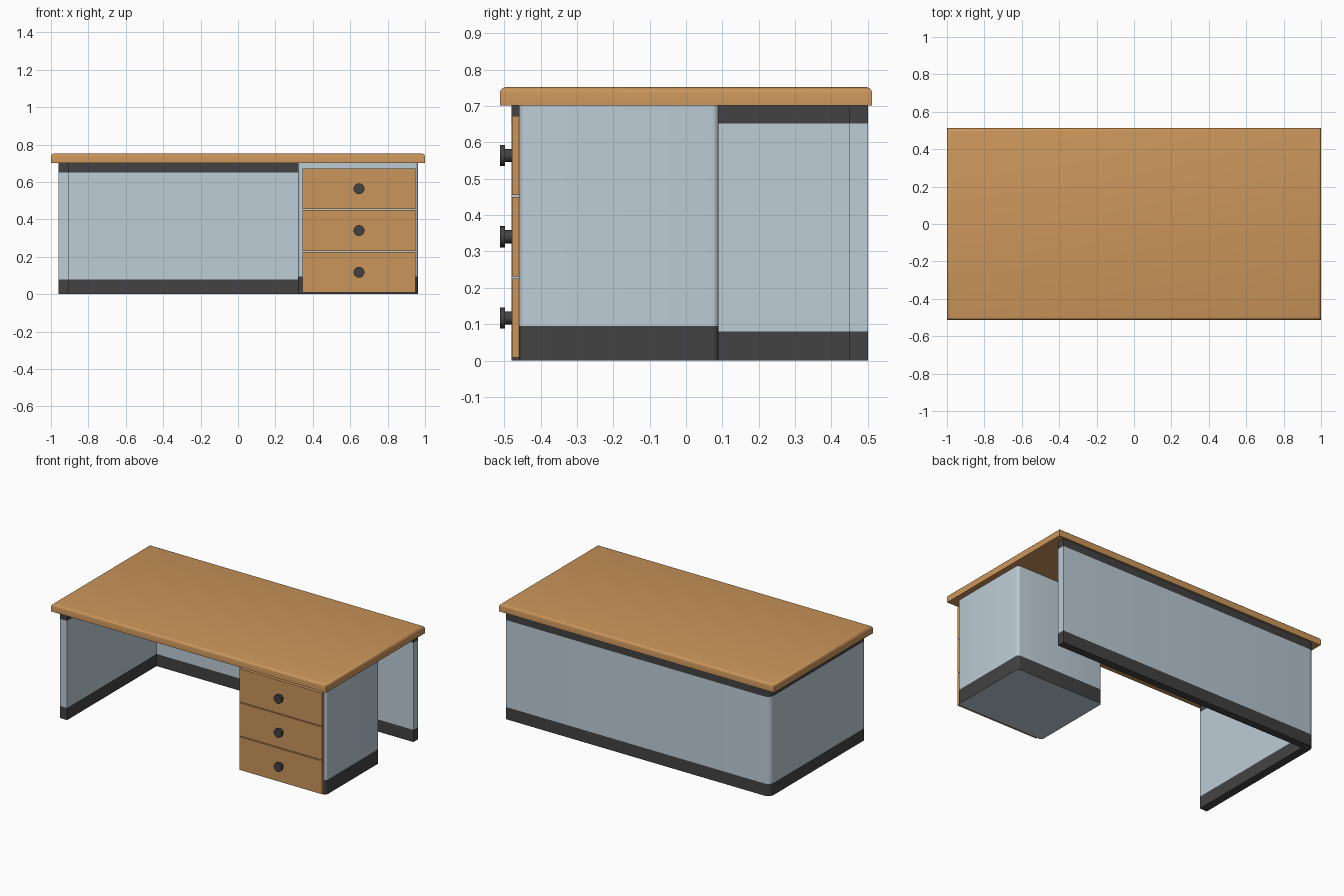
import bpy, bmesh, math

if "Cube" in bpy.data.objects:
    bpy.data.objects.remove(bpy.data.objects["Cube"])


def material(name, rgb):
    m = bpy.data.materials.new(name)
    m.diffuse_color = (*rgb, 1)
    m.use_nodes = True
    m.node_tree.nodes["Principled BSDF"].inputs["Base Color"].default_value = m.diffuse_color
    return m


WOOD = material("warm_wood", (0.600, 0.305, 0.105))
PANEL = material("pale_blue_grey", (0.510, 0.610, 0.675))
DARK = material("charcoal", (0.055, 0.055, 0.056))


def finish(bm, name, mats, angle=40):
    bmesh.ops.recalc_face_normals(bm, faces=bm.faces)
    me = bpy.data.meshes.new(name)
    bm.to_mesh(me)
    bm.free()
    for m in mats:
        me.materials.append(m)
    ob = bpy.data.objects.new(name, me)
    bpy.context.collection.objects.link(ob)
    for p in me.polygons:
        p.use_smooth = True
    me.set_sharp_from_angle(angle=math.radians(angle))
    return ob


def box(bm, lo, hi):
    vs = bmesh.ops.create_cube(bm, size=1)["verts"]
    for v in vs:
        for i in range(3):
            v.co[i] = (lo[i] + hi[i]) / 2 + v.co[i] * (hi[i] - lo[i])


def arc(cx, cy, r, start, steps=5):
    """Quarter arc, counter-clockwise from the start angle in degrees."""
    return [(cx + r * math.cos(math.radians(start + 90 * i / steps)),
             cy + r * math.sin(math.radians(start + 90 * i / steps)))
            for i in range(steps + 1)]


def banded_prism(name, outline, levels, layers, bottom, mats):
    """Extrude a plan outline through stacked heights, one colour per layer."""
    bm = bmesh.new()
    rings = [[bm.verts.new((x, y, z)) for x, y in outline] for z in levels]
    n = len(outline)
    for k, mi in enumerate(layers):
        for i in range(n):
            j = (i + 1) % n
            f = bm.faces.new((rings[k][i], rings[k][j], rings[k + 1][j], rings[k + 1][i]))
            f.material_index = mi
    bm.faces.new(rings[0]).material_index = bottom
    bm.faces.new(rings[-1]).material_index = layers[-1]
    return finish(bm, name, mats)


# Desktop with rounded upper edge
bm = bmesh.new()
box(bm, (-1, -0.512, 0.702), (1, 0.512, 0.752))
top_edges = [e for e in bm.edges if all(v.co.z > 0.74 for v in e.verts)]
bmesh.ops.bevel(bm, geom=top_edges, offset=0.016, segments=3, profile=0.5, affect='EDGES')
finish(bm, "desktop", [WOOD])

# L-shaped screen: left side wall and back wall with dark plinth and top rail
r = 0.04
L_outline = [(-0.96, -0.48), (-0.907, -0.48), (-0.907, 0.45), (0.96, 0.45), (0.96, 0.50)]
L_outline += arc(-0.96 + r, 0.50 - r, r, 90)
banded_prism("side_and_back_wall", L_outline, [0, 0.08, 0.652, 0.702],
             [1, 0, 1], 1, [PANEL, DARK])

# Drawer pedestal with rounded corners and dark plinth
x0, x1, y0, y1, c = 0.322, 0.963, -0.459, 0.09, 0.018
ped = (arc(x1 - c, y1 - c, c, 0) + arc(x0 + c, y1 - c, c, 90)
       + arc(x0 + c, y0 + c, c, 180) + arc(x1 - c, y0 + c, c, 270))
banded_prism("pedestal", ped, [0, 0.095, 0.702], [1, 0], 0, [PANEL, DARK])

# Drawer fronts and turned knobs
for i in range(3):
    z = 0.117 + 0.2235 * i
    bm = bmesh.new()
    box(bm, (0.345, -0.479, z - 0.109), (0.948, -0.459, z + 0.109))
    finish(bm, f"drawer_front_{i + 1}", [WOOD])

    bm = bmesh.new()
    profile = [(0.018, -0.479), (0.018, -0.498), (0.029, -0.498), (0.029, -0.512)]
    n = 24
    rings = [[bm.verts.new((0.647 + rad * math.cos(2 * math.pi * k / n), y,
                            z + rad * math.sin(2 * math.pi * k / n)))
              for k in range(n)] for rad, y in profile]
    for a, b in zip(rings, rings[1:]):
        for k in range(n):
            j = (k + 1) % n
            bm.faces.new((a[k], a[j], b[j], b[k]))
    bm.faces.new(rings[0])
    bm.faces.new(rings[-1])
    finish(bm, f"drawer_knob_{i + 1}", [DARK])
